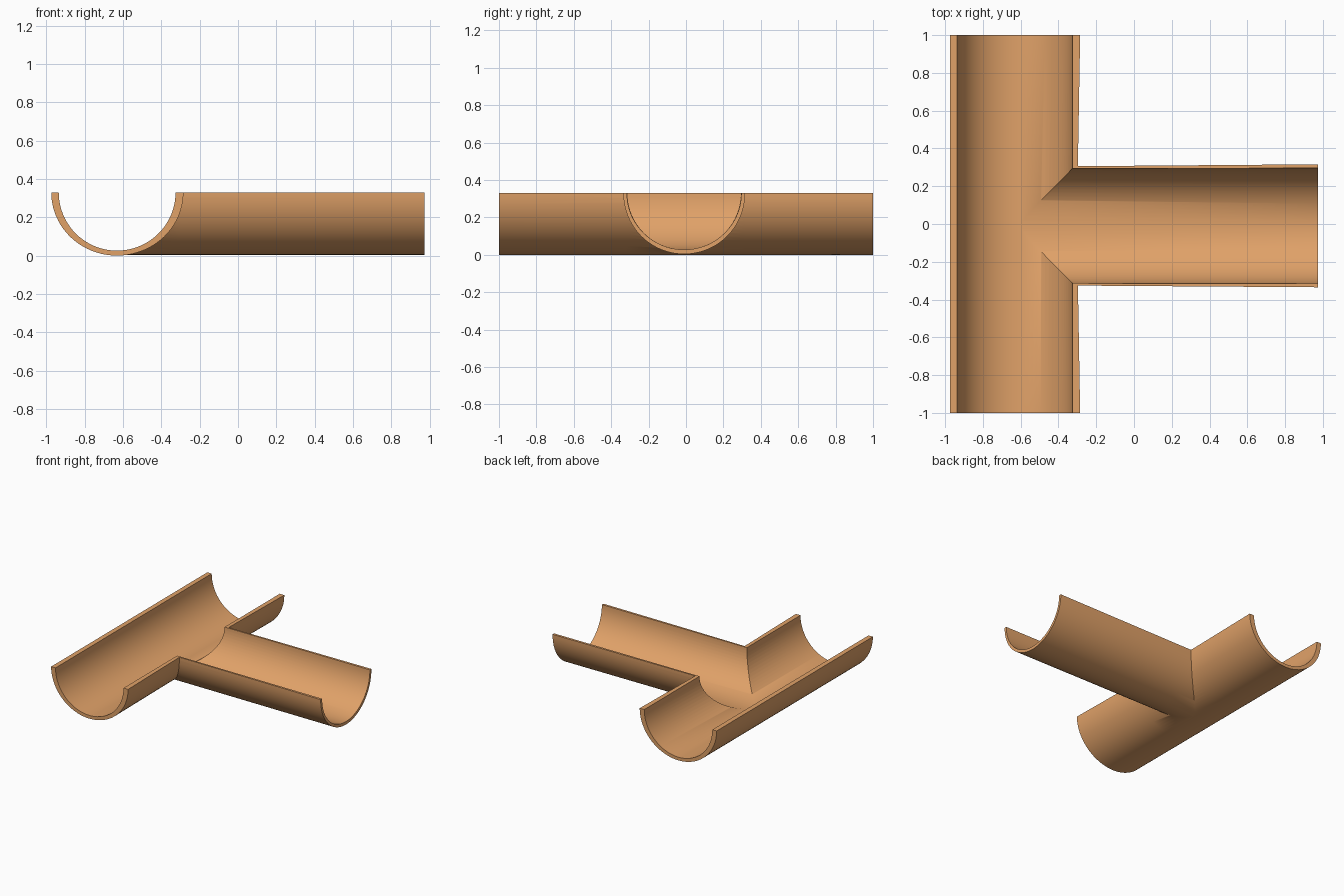
import bpy, bmesh, math

if "Cube" in bpy.data.objects:
    bpy.data.objects.remove(bpy.data.objects["Cube"])

RIM = 0.33   # height of the trough rim
SEG = 40


def trough(name, axis, centre, stations, depth, top):
    """Loft half ellipses; stations = (position, left radius, right radius)."""
    bm = bmesh.new()
    rings = []
    for t, left, right in stations:
        pts = []
        for i in range(SEG + 1):
            c = -math.cos(math.pi * i / SEG)
            s = math.sin(math.pi * i / SEG)
            pts.append((centre + c * (left if c < 0 else right), RIM - depth * s))
        if top > RIM:
            pts += [(centre + right, top), (centre - left, top)]
        rings.append([bm.verts.new((u, t, z) if axis == 'Y' else (t, u, z))
                      for u, z in pts])
    n = len(rings[0])
    for a, b in zip(rings, rings[1:]):
        for i in range(n):
            j = (i + 1) % n
            bm.faces.new((a[i], a[j], b[j], b[i]))
    bm.faces.new(rings[0])
    bm.faces.new(rings[-1])
    bmesh.ops.recalc_face_normals(bm, faces=bm.faces)
    me = bpy.data.meshes.new(name)
    bm.to_mesh(me)
    bm.free()
    ob = bpy.data.objects.new(name, me)
    bpy.context.collection.objects.link(ob)
    return ob


# outer bodies: main run along y, branch along x (walls flare slightly to the ends)
gutter = trough("gutter_tee", 'Y', -0.632,
                [(-1, .343, .347), (-.32, .343, .335), (.32, .343, .335), (1, .343, .347)],
                RIM, RIM)
branch = trough("branch_body", 'X', -0.01,
                [(-.632, .315, .315), (-.3, .316, .316), (.975, .325, .326)],
                0.326, RIM)

# hollow channels
main_hollow = trough("main_hollow", 'Y', -0.632,
                     [(-1.1, .304, .306), (1.1, .304, .306)], 0.304, 0.6)
branch_hollow = trough("branch_hollow", 'X', -0.01,
                       [(-.632, .303, .303), (1.1, .306, .306)], 0.302, 0.55)

bpy.context.view_layer.objects.active = gutter
for tool, op in ((branch, 'UNION'), (main_hollow, 'DIFFERENCE'),
                 (branch_hollow, 'DIFFERENCE')):
    mod = gutter.modifiers.new(tool.name, 'BOOLEAN')
    mod.operation = op
    mod.solver = 'EXACT'
    mod.object = tool
    bpy.ops.object.modifier_apply(modifier=mod.name)
    bpy.data.objects.remove(tool)

# copper finish and smooth shading
mat = bpy.data.materials.new("copper")
mat.diffuse_color = (0.75, 0.36, 0.14, 1)
mat.use_nodes = True
mat.node_tree.nodes["Principled BSDF"].inputs["Base Color"].default_value = mat.diffuse_color
gutter.data.materials.clear()
gutter.data.materials.append(mat)
gutter.select_set(True)
bpy.ops.object.shade_smooth_by_angle(angle=math.radians(35))
